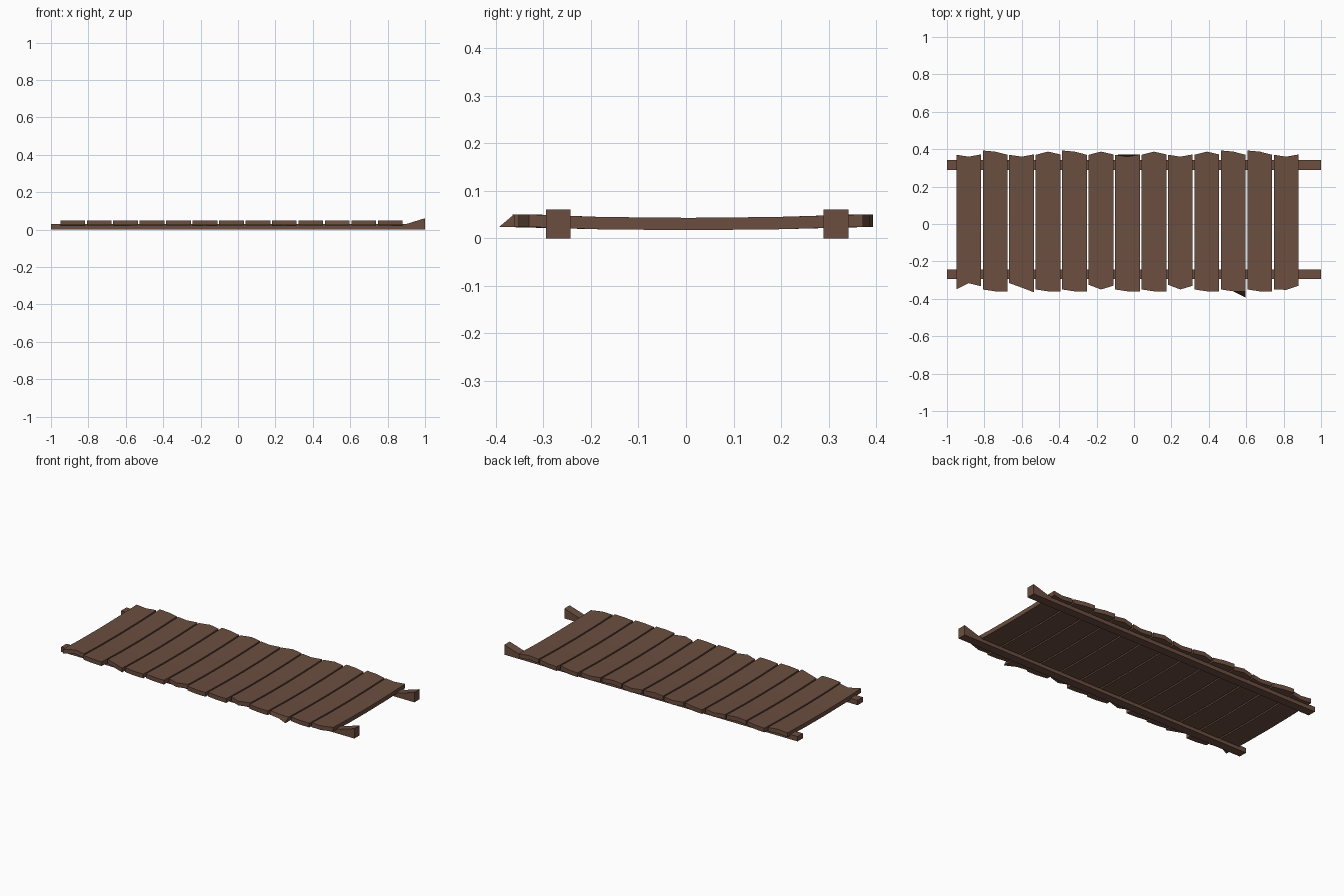
import bpy, bmesh, math

if "Cube" in bpy.data.objects:
    bpy.data.objects.remove(bpy.data.objects["Cube"])

wood = bpy.data.materials.new("brown wood")
wood.diffuse_color = (0.147, 0.076, 0.050, 1)
wood.use_nodes = True
wood.node_tree.nodes["Principled BSDF"].inputs["Base Color"].default_value = wood.diffuse_color


def finish(bm, name):
    bmesh.ops.recalc_face_normals(bm, faces=bm.faces[:])
    me = bpy.data.meshes.new(name)
    bm.to_mesh(me)
    bm.free()
    ob = bpy.data.objects.new(name, me)
    bpy.context.collection.objects.link(ob)
    me.materials.append(wood)
    bpy.ops.object.select_all(action='DESELECT')
    ob.select_set(True)
    bpy.context.view_layer.objects.active = ob
    bpy.ops.object.shade_smooth_by_angle(angle=math.radians(30))
    return ob


def loft(bm, rings):
    """Skin a list of equal vertex loops and cap both ends."""
    loops = [[bm.verts.new(p) for p in r] for r in rings]
    n = len(loops[0])
    for a, b in zip(loops, loops[1:]):
        for i in range(n):
            j = (i + 1) % n
            bm.faces.new((a[i], a[j], b[j], b[i]))
    bm.faces.new(loops[0])
    bm.faces.new(loops[-1])


# long rails, with tops flaring up at the right end
for name, y in (("front_rail", -0.269), ("back_rail", 0.3155)):
    bm = bmesh.new()
    h = 0.026
    loft(bm, [[(x, y - h, 0), (x, y + h, 0), (x, y + h, t), (x, y - h, t)]
              for x, t in ((-1, 0.03), (0.9, 0.03), (1, 0.061))])
    finish(bm, name)

# plank end outlines: y at left, middle, right
notch, slant, peak = (0.37, 0.36, 0.372), (0.393, 0.387, 0.37), (0.37, 0.387, 0.372)
flat, point = (-0.35, -0.36, -0.362), (-0.325, -0.35, -0.33)
back = [notch, slant, notch, peak, slant, peak, notch, peak, notch, peak, slant, slant, notch]
front = [(-0.35, -0.316, -0.333), flat, (-0.316, -0.34, -0.365), flat, flat, point,
         flat, flat, point, flat, flat, flat, (-0.35, -0.352, -0.33)]

# cross planks, sagging slightly in the middle
for k in range(13):
    x0 = -0.95 + k * 0.1415
    bm = bmesh.new()
    rings = []
    for t in (0, 0.25, 0.5, 0.75, 1):
        sag = 0.007 * (1 - (2 * t - 1) ** 2)
        ys = [f + (b - f) * t for f, b in zip(front[k], back[k])]
        if 0 < t < 1:
            ys = [-0.36 + 0.73 * t] * 3
        xs = [x0, x0 + 0.066, x0 + 0.132]
        top = [(x, y, 0.050 - sag) for x, y in zip(xs, ys)]
        low = [(x, y, 0.024 - sag) for x, y in zip(xs, ys)]
        if k == 10 and t == 0:   # splintered lower corner
            low[2] = (xs[2], -0.393, 0.024)
        rings.append(top + low[::-1])
    loft(bm, rings)
    finish(bm, "plank_%02d" % (k + 1))
